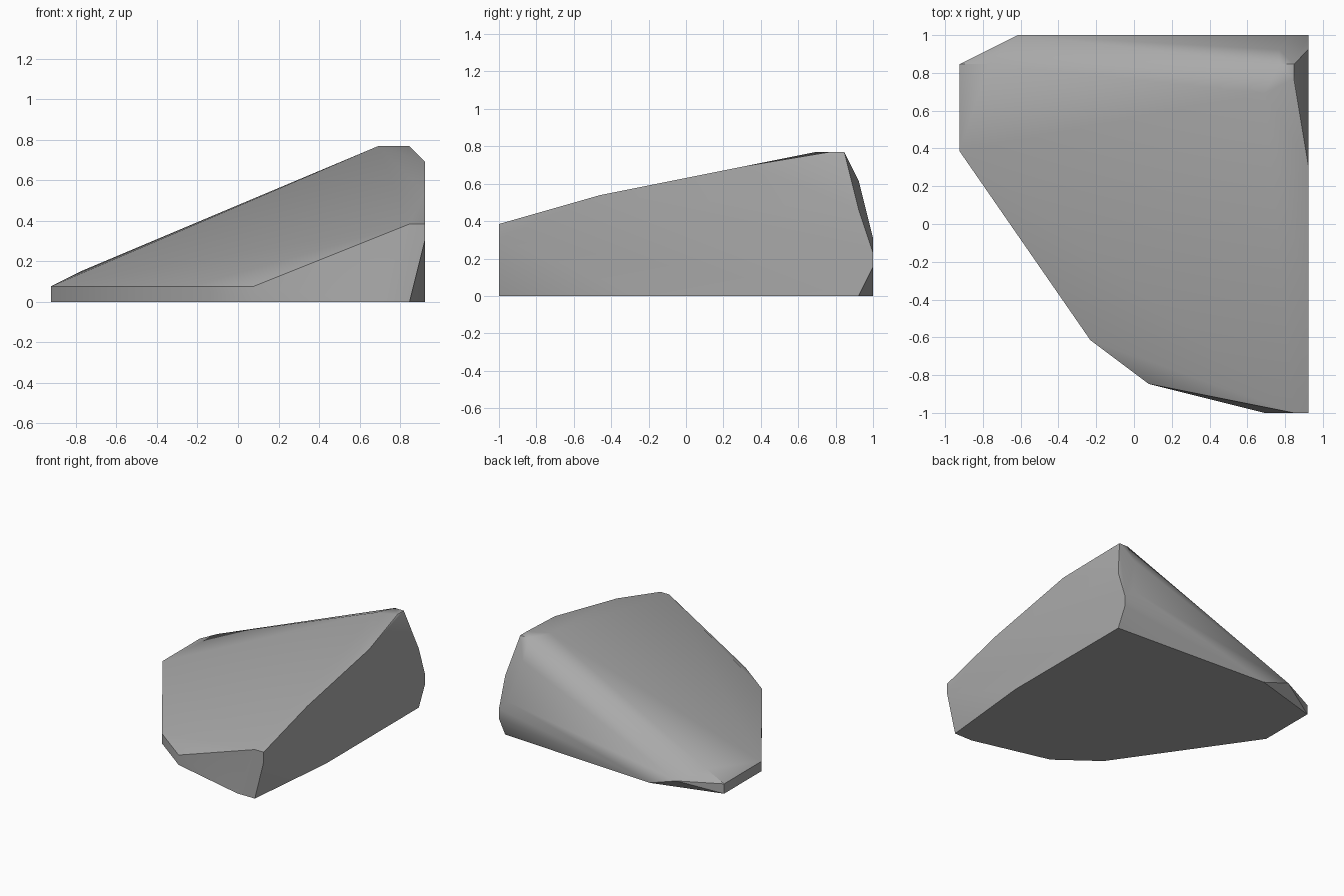
import bpy
import bmesh
import math
from mathutils import Vector

# Remove only the default cube
default_cube = bpy.data.objects.get("Cube")
if default_cube:
    bpy.data.objects.remove(default_cube, do_unlink=True)

UNIT = 1 / 13  # the boulder is laid out on a coarse grid


def make_material(name, colour):
    material = bpy.data.materials.new(name)
    material.use_nodes = True
    material.diffuse_color = colour
    shader = next(n for n in material.node_tree.nodes if n.type == "BSDF_PRINCIPLED")
    shader.inputs["Base Color"].default_value = colour
    shader.inputs["Roughness"].default_value = 0.8
    return material


def make_hull(name, points, material, sharp_angle):
    """Wrap a convex faceted shell around the given grid points."""
    bm = bmesh.new()
    for point in points:
        bm.verts.new(Vector(point) * UNIT)
    result = bmesh.ops.convex_hull(bm, input=bm.verts[:])
    unused = {v for key in ("geom_interior", "geom_unused")
              for v in result[key] if isinstance(v, bmesh.types.BMVert)}
    bmesh.ops.delete(bm, geom=list(unused), context="VERTS")
    # Merge the coplanar triangles into clean flat faces
    bmesh.ops.dissolve_limit(bm, angle_limit=math.radians(1),
                             verts=bm.verts[:], edges=bm.edges[:])
    bmesh.ops.recalc_face_normals(bm, faces=bm.faces[:])
    mesh = bpy.data.meshes.new(name)
    bm.to_mesh(mesh)
    bm.free()
    mesh.materials.append(material)
    rock = bpy.data.objects.new(name, mesh)
    bpy.context.collection.objects.link(rock)
    bpy.ops.object.select_all(action="DESELECT")
    rock.select_set(True)
    bpy.context.view_layer.objects.active = rock
    bpy.ops.object.shade_smooth_by_angle(angle=math.radians(sharp_angle))
    return rock


# Flat underside outline
base = [(-12, 11, 0), (-12, 5, 0), (-3, -8, 0), (1, -11, 0), (9, -13, 0),
        (11, -13, 0), (12, -3, 0), (12, 12, 0), (-5, 13, 0)]

# Low lip around the thin end, rising along the front
lip = [(-8, 13, 1), (-12, 11, 1), (-12, 5, 1), (-3, -8, 1), (1, -11, 1),
       (11, -13, 5), (12, -13, 5), (12, -13, 4)]

# Rounded back wall and the steep side edge
shoulder = [(-10, 11, 2), (12, 13, 2), (12, 13, 3), (11, 13, 4),
            (12, 12, 6), (10, 12, 8), (12, -6, 7), (12, 4, 9)]

# Small blunt summit
summit = [(9, 9, 10), (10, 11, 10), (11, 11, 10), (11, 10, 10)]

stone = make_material("stone grey", (0.4, 0.4, 0.4, 1))
make_hull("boulder", base + lip + shoulder + summit, stone, 40)
